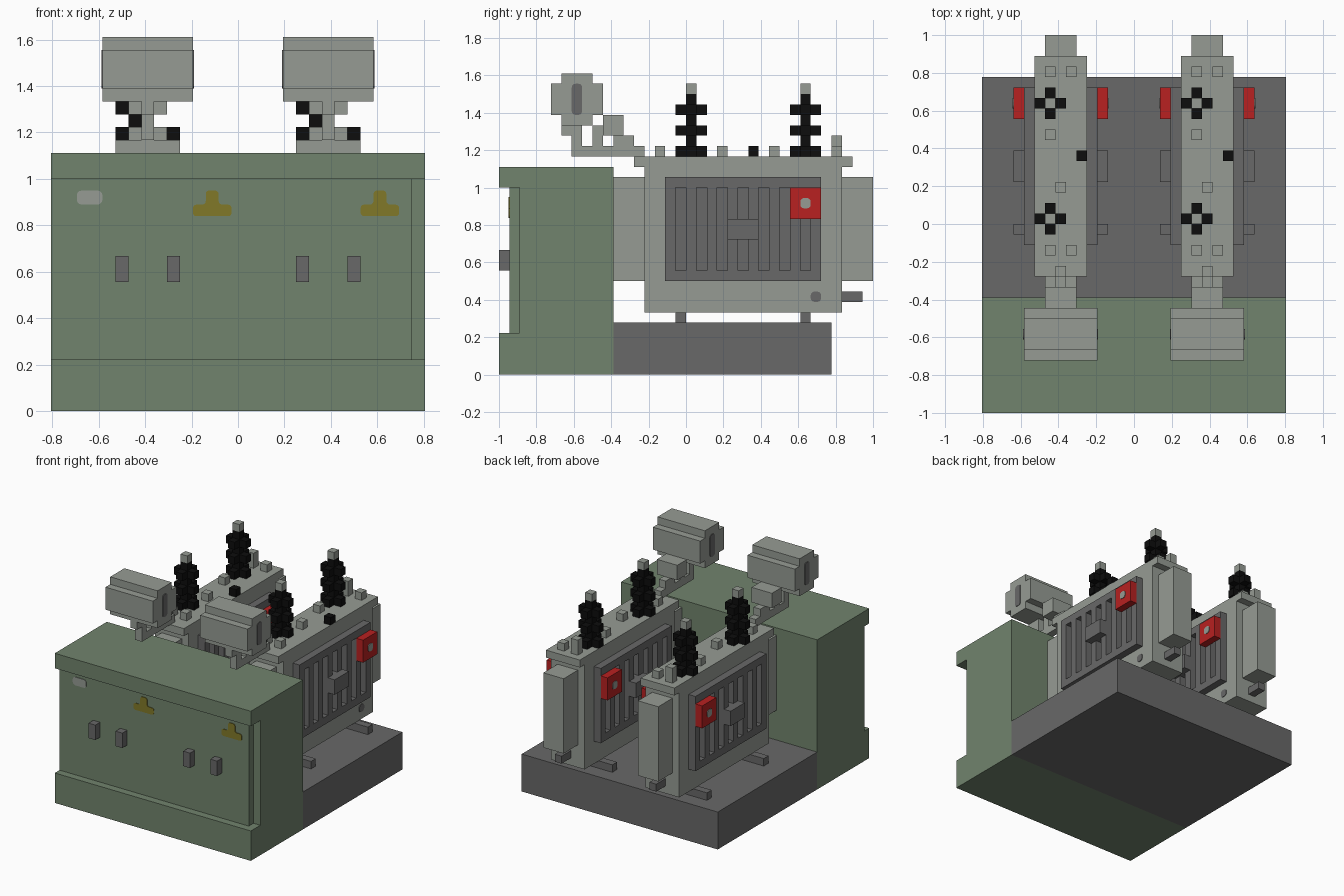
import bpy
import bmesh
from mathutils import Vector

U = 1 / 18          # block size
T = 0.08            # painted plate thickness, in blocks

old = bpy.data.objects.get("Cube")
if old:
    bpy.data.objects.remove(old, do_unlink=True)


def material(name, rgb):
    m = bpy.data.materials.new(name)
    m.use_nodes = True
    color = (*rgb, 1)
    m.diffuse_color = color
    bsdf = m.node_tree.nodes["Principled BSDF"]
    bsdf.inputs["Base Color"].default_value = color
    bsdf.inputs["Roughness"].default_value = 0.8
    return m


GREEN = material("cabinet green", (0.165, 0.23, 0.153))
LIGHT = material("light grey", (0.305, 0.33, 0.296))
DARK = material("dark grey", (0.14, 0.14, 0.14))
BLACK = material("insulator black", (0.004, 0.004, 0.004))
RED = material("box red", (0.48, 0.015, 0.015))
YELLOW = material("sign yellow", (0.22, 0.19, 0.022))


def finish(name, bm, mat):
    bmesh.ops.recalc_face_normals(bm, faces=bm.faces)
    bmesh.ops.scale(bm, vec=(U, U, U), verts=bm.verts)
    mesh = bpy.data.meshes.new(name)
    bm.to_mesh(mesh)
    bm.free()
    mesh.materials.append(mat)
    obj = bpy.data.objects.new(name, mesh)
    bpy.context.collection.objects.link(obj)
    return obj


def blocks(name, mat, *boxes):
    """Cuboids in one object, each given as (x0, x1, y0, y1, z0, z1)."""
    bm = bmesh.new()
    for x0, x1, y0, y1, z0, z1 in boxes:
        verts = bmesh.ops.create_cube(bm, size=1)["verts"]
        for v in verts:
            v.co = (x1 if v.co.x > 0 else x0,
                    y1 if v.co.y > 0 else y0,
                    z1 if v.co.z > 0 else z0)
    return finish(name, bm, mat)


def prism(name, mat, points, direction, rounding=0.0):
    """Flat outline, optionally with rounded corners, extruded."""
    bm = bmesh.new()
    verts = [bm.verts.new(p) for p in points]
    bm.faces.new(verts)
    if rounding:
        bmesh.ops.bevel(bm, geom=verts, offset=rounding, segments=3,
                        profile=0.5, affect='VERTICES')
    new = bmesh.ops.extrude_face_region(bm, geom=bm.faces[:])["geom"]
    bmesh.ops.translate(bm, vec=Vector(direction),
                        verts=[e for e in new if isinstance(e, bmesh.types.BMVert)])
    return finish(name, bm, mat)


def side_badge(name, mat, x, side, y0, y1, z0, z1):
    """Rounded plate on a face looking along x."""
    prism(name, mat, [(x, y0, z0), (x, y1, z0), (x, y1, z1), (x, y0, z1)],
          (side * T, 0, 0), 0.36)


# Cabinet shell with its overhanging roof and plinth
shell = [(-18, 0), (-7, 0), (-7, 20), (-18, 20), (-18, 18), (-16, 18), (-16, 4), (-18, 4)]
prism("cabinet_shell", GREEN, [(-14.5, y, z) for y, z in shell], (29, 0, 0))
blocks("cabinet_doors", GREEN, (-14.5, 13.5, -17, -16, 4, 18))
for i, x in enumerate((-9, -5, 5, 9)):
    blocks(f"door_handle_{i + 1}", DARK, (x - .5, x + .5, -18, -17, 10, 12))

# Painted signs on the doors
prism("door_nameplate", LIGHT,
      [(x, -17, z) for x, z in ((-12.5, 16), (-10.5, 16), (-10.5, 17.1), (-12.5, 17.1))],
      (0, -T, 0), 0.4)
sign = [(-1.5, 15.1), (1.5, 15.1), (1.5, 16), (.5, 16),
        (.5, 17.1), (-.5, 17.1), (-.5, 16), (-1.5, 16)]
for i, cx in enumerate((-2, 11)):
    prism(f"warning_sign_{i + 1}", YELLOW, [(cx + x, -17, z) for x, z in sign],
          (0, -T, 0), 0.28)

# Base slab
blocks("base_slab", DARK, (-14.5, 14.5, -7, 14, 0, 5))


def transformer(tag, c):
    def part(name, mat, *boxes):
        blocks(f"{tag}_{name}", mat,
               *[(c + b[0], c + b[1], *b[2:]) for b in boxes])

    # Tank, lid, feet and drain
    part("tank", LIGHT, (-2.5, 2.5, -4, 15, 6, 20))
    part("lid", LIGHT, (-2.5, 2.5, -5, 16, 20, 21))
    part("end_radiators", LIGHT, (-1.5, 1.5, -7, -4, 9, 19), (-1.5, 1.5, 15, 18, 9, 19))
    part("feet", DARK, *[(-4.5, 4.5, y, y + 1, 5, 6) for y in (-1, 11)])
    part("drain_pipe", DARK, (-.5, .5, 15, 17, 7, 8))
    side_badge(f"{tag}_drain_plug", DARK, c + 2.5, 1, 12, 13, 7, 8)

    # Finned side radiators and red control boxes
    for s, side in ((-1, "right"), (1, "left")):
        def span(a, b):
            return tuple(sorted((s * a, s * b)))
        outer = span(2.5, 3.5)
        fins = [(*outer, y, y + 1, 10, 18) for y in range(-2, 13, 2)]
        part(f"{side}_radiator", DARK, *fins,
             (*outer, -2, 13, 9, 10), (*outer, -2, 13, 18, 19),
             (*span(2.5, 2.6), -1, 12, 10, 18))
        part(f"{side}_radiator_box", DARK, (*span(2.5, 4.5), 4, 7, 13, 15))
        part(f"{side}_control_box", RED, (*span(3.5, 4.5), 10, 13, 15, 18))
        side_badge(f"{tag}_{side}_control_dial", LIGHT, c + s * 4.5, s, 11, 12, 16, 17)
        side_badge(f"{tag}_{side}_level_gauge", DARK, c + s * 3.5, s, -11, -10, 25, 28)

    # Fittings on the lid
    part("lid_fittings", LIGHT,
         *[(x - .5, x + .5, y, y + 1, 21, top) for x, y, top in
           ((-1, -3, 22), (1, -3, 22), (0, 3, 22), (-1, 8, 22), (-1, 14, 23), (1, 14, 22))])
    part("relief_valve", BLACK, (1.5, 2.5, 6, 7, 21, 22))

    # Ribbed insulators, each a stem with cross-shaped sheds
    for i, y in enumerate((.5, 11.5)):
        sheds = []
        for z in (21, 23, 25):
            sheds += [(-2.5, .5, y - .5, y + .5, z, z + 1),
                      (-1.5, -.5, y - 1.5, y + 1.5, z, z + 1)]
        part(f"insulator_{i + 1}", BLACK, (-1.5, -.5, y - .5, y + .5, 21, 27), *sheds)
        part(f"terminal_{i + 1}", LIGHT, (-1.5, -.5, y - .5, y + .5, 27, 28))

    # Oil conservator on its bracket and pipework
    part("conservator", LIGHT, (-3.5, 3.5, -13, -8, 25, 28), (-3.5, 3.5, -12, -9, 24, 29))
    part("conservator_bracket", LIGHT, (-.5, .5, -11, -4, 21, 22),
         (-.5, .5, -11, -10, 22, 23), (-.5, .5, -12, -10, 23, 24))
    part("conservator_pipe", LIGHT, (-.5, .5, -9, -8, 22, 24), (-.5, .5, -7, -5, 22, 23))
    part("relay_box", LIGHT, (-1.5, 1.5, -8, -6, 23, 25))


transformer("right_transformer", -7)
transformer("left_transformer", 7)
